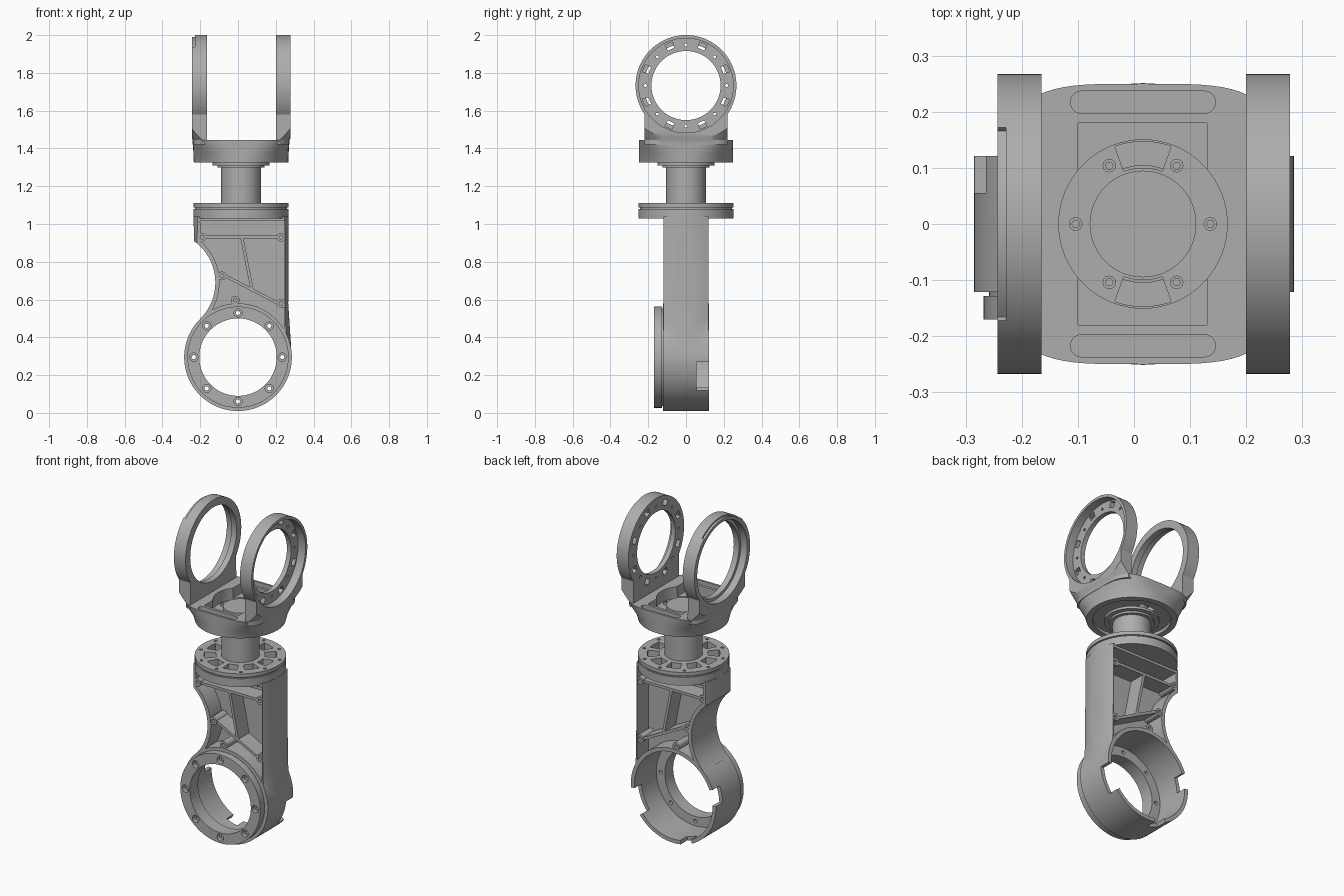
import bpy, bmesh, math
from math import sin, cos, pi, radians

if "Cube" in bpy.data.objects:
    bpy.data.objects.remove(bpy.data.objects["Cube"])

grey = bpy.data.materials.new("machined_grey")
grey.diffuse_color = (0.42, 0.42, 0.42, 1)
grey.use_nodes = True
grey.node_tree.nodes["Principled BSDF"].inputs["Base Color"].default_value = grey.diffuse_color
CX = 0.016          # axis of the upper swivel


def arc(cu, cv, r, a0=0, a1=360, n=64):
    """Points on an arc; a full circle leaves out the repeated end point."""
    full = abs(a1 - a0) >= 360
    return [(cu + r * cos(radians(a0 + (a1 - a0) * i / n)),
             cv + r * sin(radians(a0 + (a1 - a0) * i / n)))
            for i in range(n if full else n + 1)]


def sector(cu, cv, r0, r1, a0, a1, n=8):
    return arc(cu, cv, r1, a0, a1, n) + arc(cu, cv, r0, a1, a0, n)


def rect(u0, u1, v0, v1):
    return [(u0, v0), (u1, v0), (u1, v1), (u0, v1)]


def bar(p, q, w):
    """Outline of a straight rib from p to q."""
    dx, dy = q[0] - p[0], q[1] - p[1]
    k = w / 2 / math.hypot(dx, dy)
    nx, ny = -dy * k, dx * k
    return [(p[0] + nx, p[1] + ny), (q[0] + nx, q[1] + ny),
            (q[0] - nx, q[1] - ny), (p[0] - nx, p[1] - ny)]


def skin(name, rings):
    """Closed solid through rings of equal point count."""
    bm = bmesh.new()
    vs = [[bm.verts.new(p) for p in r] for r in rings]
    n = len(vs[0])
    for a, b in zip(vs, vs[1:]):
        for i in range(n):
            bm.faces.new((a[i], a[(i + 1) % n], b[(i + 1) % n], b[i]))
    bm.faces.new(vs[0])
    bm.faces.new(vs[-1])
    bmesh.ops.recalc_face_normals(bm, faces=bm.faces)
    me = bpy.data.meshes.new(name)
    bm.to_mesh(me)
    bm.free()
    me.materials.append(grey)
    ob = bpy.data.objects.new(name, me)
    bpy.context.collection.objects.link(ob)
    return ob


def prism(name, pts, axis, a, b):
    put = {'x': lambda u, v, w: (w, u, v), 'y': lambda u, v, w: (u, w, v),
           'z': lambda u, v, w: (u, v, w)}[axis]
    return skin(name, [[put(u, v, w) for u, v in pts] for w in (a, b)])


def boolean(ob, op, *others):
    for o in others:
        m = ob.modifiers.new("bool", 'BOOLEAN')
        m.operation, m.solver, m.object = op, 'EXACT', o
        bpy.context.view_layer.objects.active = ob
        bpy.ops.object.modifier_apply(modifier=m.name)
        bpy.data.objects.remove(o, do_unlink=True)


def cut(ob, pts, axis, a, b):
    boolean(ob, 'DIFFERENCE', prism("cutter", pts, axis, a, b))


def add(ob, pts, axis, a, b):
    boolean(ob, 'UNION', prism("piece", pts, axis, a, b))


def squircle(z, a, b, e, n=80):
    f = lambda c: math.copysign(abs(c) ** (2 / e), c)
    return [(CX + a * f(cos(2 * pi * i / n)), b * f(sin(2 * pi * i / n)), z) for i in range(n)]


# --- lower arm: shell with a scooped left side, ribbed pockets front and rear
RZ = 0.295          # height of the lower joint axis
outer = ([(-0.235, 1.04), (0.268, 1.04), (0.266, 0.58), (0.283, 0.32), (0, RZ), (-0.20, 0.46)]
         + arc(-0.39, 0.69, 0.27, -46, 54.5, 20))
inner = ([(-0.20, 1.015), (0.245, 1.015), (0.245, 0.45), (-0.13, 0.45)]
         + arc(-0.39, 0.69, 0.292, -42, 49, 16))
arm = prism("lower_arm", outer, 'y', -0.12, 0.12)
cut(arm, inner, 'y', -0.15, -0.01)
cut(arm, inner, 'y', 0.01, 0.15)
for p, q in (((-0.21, 0.93), (0.255, 0.93)), ((0.02, 0.93), (0.075, 0.65)),
             ((-0.10, 0.742), (0.255, 0.558))):
    add(arm, bar(p, q, 0.016), 'y', -0.112, 0.112)
bosses = ((-0.19, 0.93), (0.228, 0.93), (0.228, 0.58), (-0.085, 0.725), (-0.015, 0.597))
for x, z in bosses:
    add(arm, arc(x, z, 0.023, n=20), 'y', -0.117, 0.117)
for x, z in bosses:
    cut(arm, arc(x, z, 0.010, n=14), 'y', -0.13, -0.08)
    cut(arm, arc(x, z, 0.010, n=14), 'y', 0.08, 0.13)
boolean(arm, 'INTERSECT', skin("round_sides", [
    squircle(0.2, 0.275, 0.3, 2), squircle(0.5, 0.256, 0.3, 2), squircle(1.1, 0.252, 0.3, 2)]))

# --- lower joint: barrel, front bolt ring and notched rear rim
add(arm, arc(0, RZ, 0.285, n=96), 'y', -0.121, 0.121)
cut(arm, arc(0, RZ, 0.262, n=96), 'y', -0.09, 0.2)
cut(arm, arc(0, RZ, 0.205, n=96), 'y', -0.3, 0.2)
for a0, a1 in ((-38, -5), (-116, -100), (158, 178)):
    cut(arm, sector(0, RZ, 0.24, 0.31, a0, a1), 'y', 0.055, 0.2)

ring = prism("front_bolt_ring", arc(0, RZ, 0.268, n=96), 'y', -0.17, -0.128)
add(ring, arc(0, RZ, 0.258, n=96), 'y', -0.14, -0.115)
cut(ring, arc(0, RZ, 0.205, n=96), 'y', -0.3, 0.2)
for k in range(8):
    u, v = 0.234 * cos(k * pi / 4), RZ + 0.234 * sin(k * pi / 4)
    cut(ring, arc(u, v, 0.022, n=20), 'y', -0.2, -0.145)
    cut(ring, arc(u, v, 0.011, n=14), 'y', -0.2, -0.1)
    cut(arm, arc(u, v, 0.011, n=14), 'y', -0.2, -0.05)

# --- round flange on top of the lower arm, with a ring of pockets
flange = prism("swivel_flange", arc(CX, 0, 0.251, n=96), 'z', 1.03, 1.08)
add(flange, arc(CX, 0, 0.243, n=96), 'z', 1.07, 1.10)
add(flange, arc(CX, 0, 0.251, n=96), 'z', 1.088, 1.11)
for k in range(10):
    a = 36 * k
    cut(flange, sector(CX, 0, 0.135, 0.2, a - 12, a + 12), 'z', 1.06, 1.2)
    u, v = CX + 0.226 * cos(radians(a + 18)), 0.226 * sin(radians(a + 18))
    cut(flange, arc(u, v, 0.009, n=12), 'z', 1.08, 1.2)

# --- swivel column and its collar
column = prism("swivel_column", arc(CX, 0, 0.105, n=64), 'z', 1.08, 1.33)
add(column, arc(CX, 0, 0.152, n=64), 'z', 1.31, 1.325)
add(column, arc(CX, 0, 0.125, n=64), 'z', 1.298, 1.315)

# --- fork base: round below, squarish above, with pocketed floor
base = skin("fork_base", [squircle(1.325, 0.250, 0.250, 2), squircle(1.37, 0.252, 0.25, 2.3),
                          squircle(1.41, 0.254, 0.25, 3.2), squircle(1.446, 0.255, 0.25, 4)])
cut(base, arc(CX, 0, 0.215, n=64), 'z', 1.2, 1.345)
cut(base, rect(-0.10, 0.13, -0.18, 0.18), 'z', 1.385, 1.6)
cut(base, arc(CX, 0, 0.15), 'z', 1.375, 1.6)
for s in (-1, 1):
    slot = arc(0.125, s * 0.217, 0.02, -90, 90, 10) + arc(-0.093, s * 0.217, 0.02, 90, 270, 10)
    cut(base, slot, 'z', 1.42, 1.6)
    cut(base, sector(CX, 0, 0.1, 0.147, s * 90 - 20, s * 90 + 20), 'z', 1.3, 1.6)

# --- hub in the fork floor with six screws
hub = prism("fork_hub", arc(CX, 0, 0.095), 'z', 1.32, 1.405)
for k in range(6):
    u, v = CX + 0.12 * cos(k * pi / 3), 0.12 * sin(k * pi / 3)
    screw = prism("hub_screw", arc(u, v, 0.012, n=16), 'z', 1.35, 1.39)
    cut(screw, arc(u, v, 0.007, n=6), 'z', 1.383, 1.42)

# --- fork arms: ring on a neck, blended into the base
FZ = 1.733
eye = arc(0, FZ, 0.267, -35, 215, 80) + [(-0.219, 1.42), (0.219, 1.42)]


def fork_arm(name, x0, x1):
    ob = prism(name, eye, 'x', x0, x1)
    boolean(ob, 'INTERSECT', skin("blend", [
        squircle(1.3, 0.255, 0.25, 4), squircle(1.445, 0.256, 0.251, 4),
        squircle(1.58, 0.33, 0.33, 4), squircle(2.1, 0.33, 0.33, 4)]))
    return ob


left = fork_arm("left_fork_arm", -0.243, -0.165)
cut(left, arc(0, FZ, 0.222, n=80), 'x', -0.4, 0)
cut(left, arc(0, FZ, 0.24, n=80), 'x', -0.4, -0.20)
cut(left, sector(0, FZ, 0.258, 0.3, 50, 130, 20), 'x', -0.4, -0.228)

right = fork_arm("right_fork_arm", 0.2, 0.278)
cut(right, arc(0, FZ, 0.183, n=80), 'x', 0, 0.4)
cut(right, arc(0, FZ, 0.25, n=80), 'x', 0.228, 0.4)
for k in range(8):
    a = 22.5 + 45 * k
    cut(right, sector(0, FZ, 0.208, 0.242, a - 5, a + 5, 4), 'x', 0, 0.4)
    u, v = 0.215 * cos(radians(a + 22.5)), FZ + 0.215 * sin(radians(a + 22.5))
    cut(right, arc(u, v, 0.008, n=10), 'x', 0, 0.4)

# --- smooth curved walls, keep machined edges sharp
bpy.ops.object.select_all(action='DESELECT')
for ob in bpy.context.collection.objects:
    ob.select_set(True)
    bpy.context.view_layer.objects.active = ob
bpy.ops.object.shade_smooth_by_angle(angle=radians(30))
